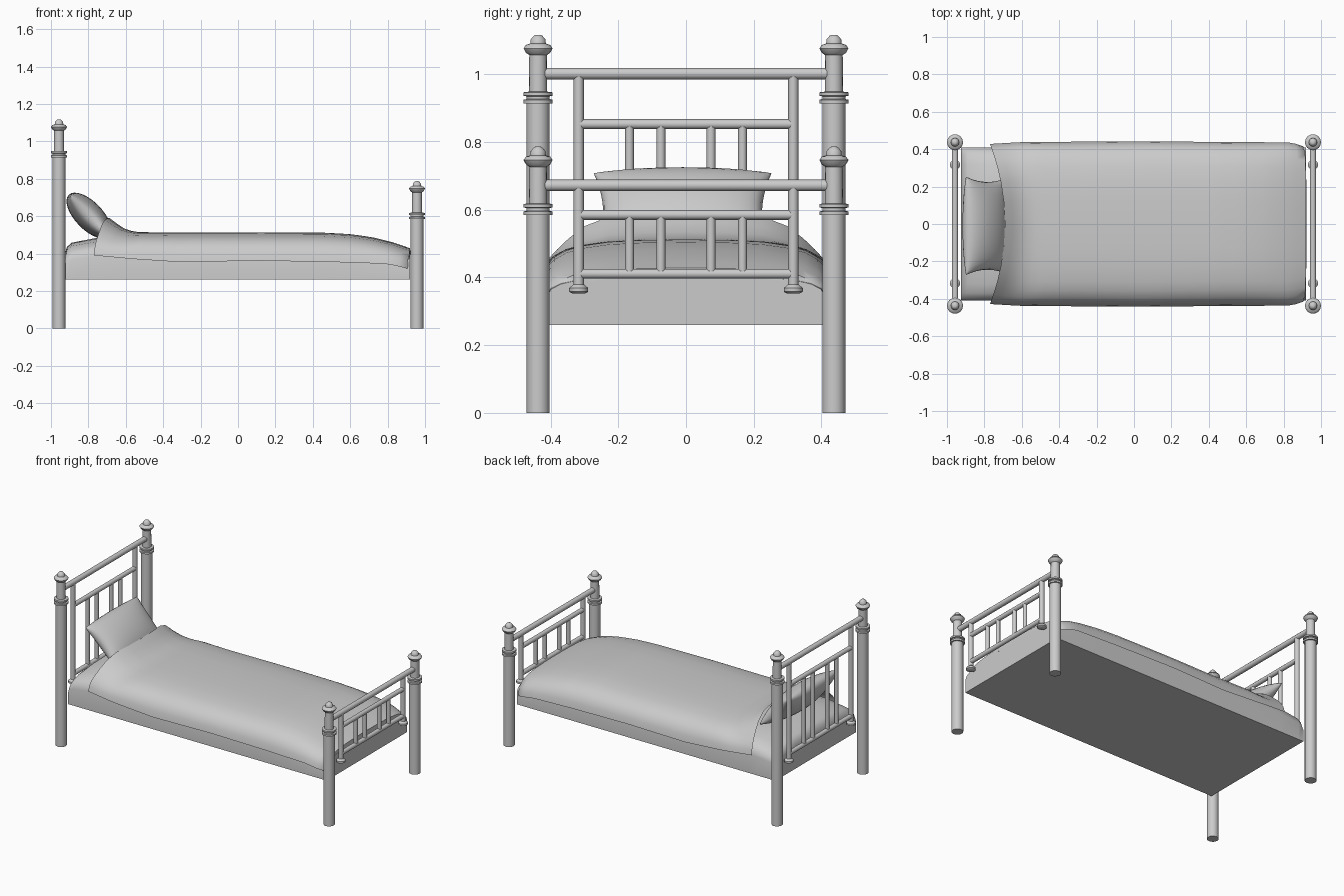
import bpy, bmesh, math
from mathutils import Matrix, Vector

if "Cube" in bpy.data.objects:
    bpy.data.objects.remove(bpy.data.objects["Cube"])


def finish(name, bm, angle=40):
    """Turn a bmesh into a smooth-by-angle object."""
    bmesh.ops.recalc_face_normals(bm, faces=bm.faces[:])
    me = bpy.data.meshes.new(name)
    bm.to_mesh(me)
    bm.free()
    ob = bpy.data.objects.new(name, me)
    bpy.context.collection.objects.link(ob)
    bpy.ops.object.select_all(action='DESELECT')
    ob.select_set(True)
    bpy.context.view_layer.objects.active = ob
    bpy.ops.object.shade_smooth_by_angle(angle=math.radians(angle))
    return ob


def lathe(name, profile, x, y, sides=16):
    """Revolve (radius, z) points about a vertical axis at x, y."""
    bm = bmesh.new()
    rings = [[bm.verts.new((x + r * math.cos(2 * math.pi * i / sides),
                            y + r * math.sin(2 * math.pi * i / sides), z))
              for i in range(sides)] for r, z in profile]
    for a, b in zip(rings, rings[1:]):
        for i in range(sides):
            j = (i + 1) % sides
            bm.faces.new((a[i], a[j], b[j], b[i]))
    bm.faces.new(rings[0])
    bm.faces.new(rings[-1])
    return finish(name, bm)


def rod(name, p, q, r, sides=12):
    """Straight round bar from p to q."""
    p, q = Vector(p), Vector(q)
    d = q - p
    m = Matrix.Translation((p + q) / 2) @ d.to_track_quat('Z', 'Y').to_matrix().to_4x4()
    bm = bmesh.new()
    bmesh.ops.create_cone(bm, cap_ends=True, segments=sides, radius1=r,
                          radius2=r, depth=d.length, matrix=m)
    return finish(name, bm)


def skin(bm, rows):
    """Make quads between rows of points."""
    vs = [[bm.verts.new(p) for p in row] for row in rows]
    for a, b in zip(vs, vs[1:]):
        for i in range(len(a) - 1):
            bm.faces.new((a[i], b[i], b[i + 1], a[i + 1]))
    return vs


def lerp(table, x):
    """Smoothly interpolate (x, value) pairs."""
    if x <= table[0][0]:
        return table[0][1]
    for (x0, v0), (x1, v1) in zip(table, table[1:]):
        if x <= x1:
            return v0 + (v1 - v0) * (x - x0) / (x1 - x0)
    return table[-1][1]


# Posts, rails and spindles of the head and foot frames
# (name, x, post top, top rail z, middle rail z)
for end, x, top, rail, mid in (("head", -0.957, 1.117, 1.002, 0.853),
                               ("foot", 0.957, 0.787, 0.672, 0.585)):
    finial = [(0.034, 0), (0.034, top - 0.203), (0.043, top - 0.203),
              (0.043, top - 0.192), (0.034, top - 0.190), (0.034, top - 0.182),
              (0.043, top - 0.180), (0.043, top - 0.170), (0.027, top - 0.168),
              (0.026, top - 0.060), (0.036, top - 0.053), (0.043, top - 0.040),
              (0.036, top - 0.030), (0.023, top - 0.026), (0.022, top - 0.014),
              (0.012, top - 0.002), (0.006, top)]
    for side, s in (("front", -1), ("back", 1)):
        lathe(f"{end}_{side}_post", finial, x, s * 0.437)
        # Outer upright with a turned foot
        lathe(f"{end}_{side}_upright",
              [(0.018, 0.352), (0.028, 0.358), (0.028, 0.369), (0.018, 0.377),
               (0.015, 0.38), (0.015, rail)], x, s * 0.317, 12)
        for n, y in (("inner", 0.074), ("outer", 0.167)):
            rod(f"{end}_{side}_{n}_spindle", (x, s * y, 0.411), (x, s * y, mid), 0.013)
    rod(f"{end}_top_rail", (x, -0.437, rail), (x, 0.437, rail), 0.017)
    rod(f"{end}_middle_rail", (x, -0.317, mid), (x, 0.317, mid), 0.0145)
    rod(f"{end}_bottom_rail", (x, -0.317, 0.411), (x, 0.317, 0.411), 0.0145)

# Mattress: flat base, softly crowned top
crown = [(-0.925, 0.40), (-0.915, 0.435), (-0.89, 0.458), (-0.75, 0.485),
         (-0.55, 0.49), (0.5, 0.49), (0.65, 0.475), (0.76, 0.455),
         (0.86, 0.428), (0.92, 0.405)]
half = [(0.41, 0.0), (0.41, 0.55), (0.40, 0.72), (0.37, 0.83),
        (0.32, 0.91), (0.2, 0.98), (0.0, 1.0)]
section = [(-y, t) for y, t in half] + half[-2::-1]
bm = bmesh.new()
vs = skin(bm, [[(x, y, 0.26 + t * (z - 0.26)) for y, t in section] for x, z in crown])
bm.faces.new(vs[0])
bm.faces.new(vs[-1])
bm.faces.new([r[0] for r in vs] + [r[-1] for r in reversed(vs)])
finish("mattress", bm, 50)

# Blanket: draped sheet, raised over the pillow at the head end
ridge = [(-0.77, 0.592), (-0.72, 0.56), (-0.66, 0.525), (-0.58, 0.514), (0.45, 0.512),
         (0.6, 0.504), (0.72, 0.487), (0.84, 0.457), (0.92, 0.428)]
hem = [(-0.77, 0.39), (-0.55, 0.37), (-0.3, 0.354), (0.1, 0.362), (0.5, 0.355),
       (0.8, 0.345), (0.92, 0.32)]
flare = [(-0.77, 0.428), (-0.6, 0.438), (0.0, 0.442), (0.85, 0.436), (0.92, 0.415)]
flat_drape = [(1.0, 0.0), (0.985, 0.25), (0.95, 0.48), (0.89, 0.66), (0.81, 0.79),
              (0.7, 0.88), (0.52, 0.955), (0.28, 0.99), (0.0, 1.0)]
head_drape = [0.0, 0.16, 0.32, 0.46, 0.62, 0.80, 0.95, 0.98, 1.0]
rows = []
N = 36
for i in range(N + 1):
    x = -0.77 + 1.69 * i / N
    lift = max(0.0, 1 - i / 5)
    side = [(w, t + (h - t) * lift) for (w, t), h in zip(flat_drape, head_drape)]
    row = []
    for w, t in [(-w, t) for w, t in side] + side[-2::-1]:
        lo, hi = lerp(hem, x), lerp(ridge, x)
        shift = 0.08 * (1 - w * w) * max(0.0, 1 - i / 12)
        pull = -0.015 * (1 - t) * max(0.0, (x - 0.8) / 0.12)
        row.append((x + shift + pull, w * lerp(flare, x), lo + t * (hi - lo)))
    rows.append(row)
# Foot edge tucks down onto the mattress
rows.append([(0.922 + (p[0] - 0.92), p[1] * 0.985, max(0.32, p[2] - 0.025)) for p in rows[-1]])
bm = bmesh.new()
skin(bm, rows)
finish("blanket", bm, 60)

# Pillow: pinched cushion leaning on the head frame
bm = bmesh.new()
M = 16
pose = Matrix.Translation((-0.797, -0.01, 0.603)) @ Matrix.Rotation(math.radians(46), 4, 'Y')
for s in (-1, 1):
    rows = []
    for i in range(M + 1):
        u = math.sin(math.pi / 2 * (2 * i / M - 1))
        row = []
        for j in range(M + 1):
            v = math.sin(math.pi / 2 * (2 * j / M - 1))
            puff = 0.074 * (max(0, 1 - u * u) ** 0.5) * (max(0, 1 - v * v) ** 0.4)
            px = u * 0.155 * (1 - 0.06 * v * v)
            py = v * (0.235 + 0.022 * u * u - 0.006 * u)
            row.append(pose @ Vector((px, py, s * puff)))
        rows.append(row)
    skin(bm, rows)
bmesh.ops.remove_doubles(bm, verts=bm.verts[:], dist=0.0005)
finish("pillow", bm, 70)
